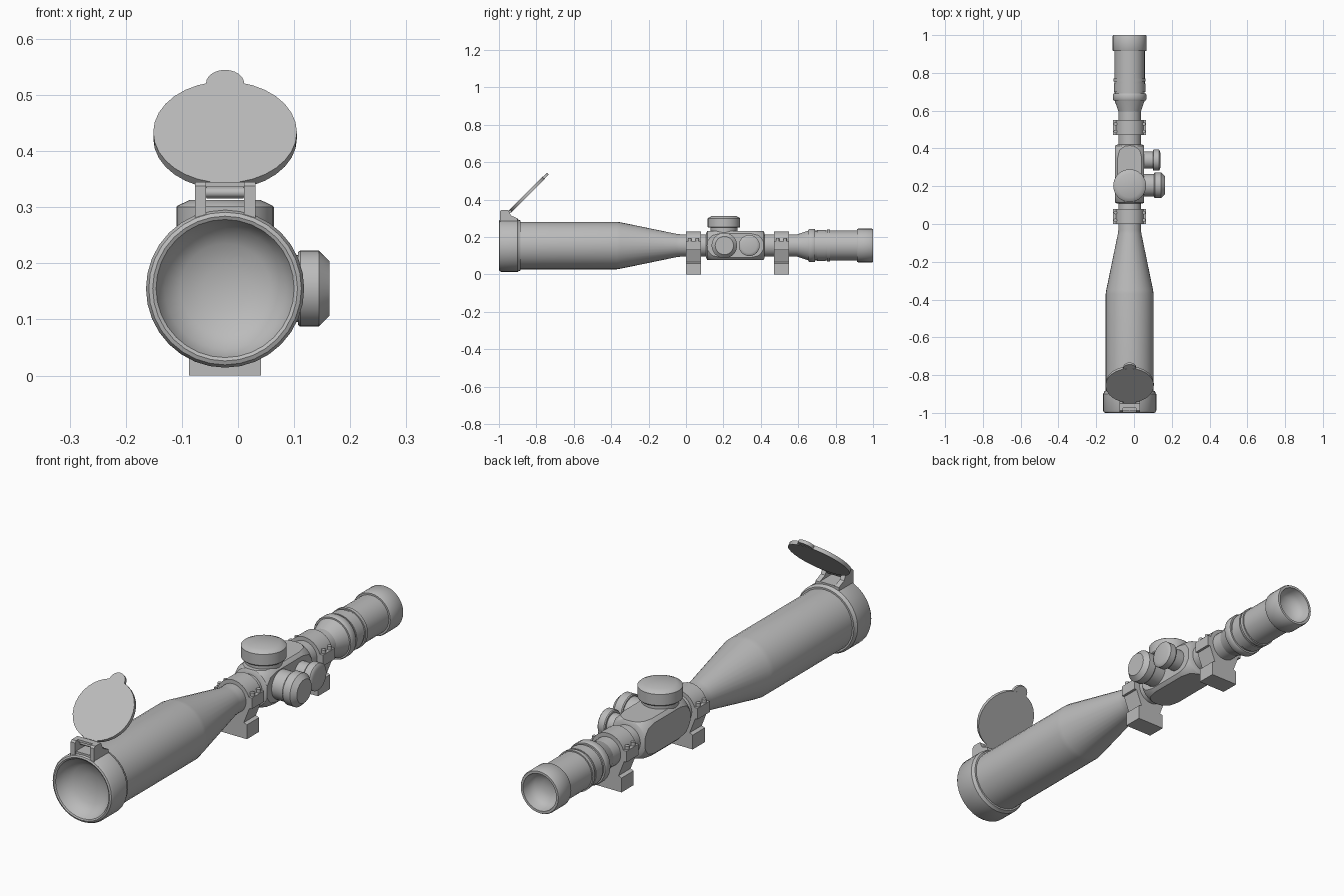
import bpy, bmesh, math
from mathutils import Vector, Matrix

if "Cube" in bpy.data.objects:
    bpy.data.objects.remove(bpy.data.objects["Cube"], do_unlink=True)

GREY = (0.5, 0.5, 0.5, 1)
mat = bpy.data.materials.new("matte grey")
mat.use_nodes = True
mat.diffuse_color = GREY
mat.node_tree.nodes["Principled BSDF"].inputs["Base Color"].default_value = GREY

CX, CZ = -0.023, 0.155          # optical axis
Y, X, Z = Vector((0, 1, 0)), Vector((1, 0, 0)), Vector((0, 0, 1))


def finish(name, bm, smooth=True):
    bmesh.ops.recalc_face_normals(bm, faces=bm.faces)
    me = bpy.data.meshes.new(name)
    bm.to_mesh(me)
    bm.free()
    me.materials.append(mat)
    if smooth:
        me.shade_smooth()
        me.set_sharp_from_angle(angle=math.radians(32))
    ob = bpy.data.objects.new(name, me)
    bpy.context.collection.objects.link(ob)
    return ob


def lathe_mesh(profile, origin, axis, seg=32):
    """Revolve (distance along axis, radius) pairs; zero radius closes to a point."""
    bm = bmesh.new()
    rot = axis.to_track_quat('Z', 'Y').to_matrix()
    rings = []
    for d, r in profile:
        n = seg if r > 0 else 1
        angles = [2 * math.pi * i / n for i in range(n)]
        rings.append([bm.verts.new(Vector(origin) + rot @ Vector(
            (r * math.cos(a), r * math.sin(a), d))) for a in angles])
    for a, b in zip(rings, rings[1:]):
        for i in range(seg):
            j = (i + 1) % seg
            quad = [a[i % len(a)], a[j % len(a)], b[j % len(b)], b[i % len(b)]]
            bm.faces.new(list(dict.fromkeys(quad)))
    return bm


def lathe(name, profile, origin, axis, seg=32):
    return finish(name, lathe_mesh(profile, origin, axis, seg))


def rod(name, origin, axis, length, r, seg=16):
    return lathe(name, [(0, 0), (0, r), (length, r), (length, 0)], origin, axis, seg)


def box(name, x, y, z):
    """Box from (min, max) ranges; x is measured from the optical axis."""
    bm = bmesh.new()
    size = [b - a for a, b in (x, y, z)]
    mid = Vector([(a + b) / 2 for a, b in (x, y, z)]) + X * CX
    bmesh.ops.create_cube(bm, size=1, matrix=Matrix.Translation(mid) @ Matrix.Diagonal((*size, 1)))
    return finish(name, bm, False)


def plate(name, outline, x0, x1):
    """Extrude a (y, z) outline sideways."""
    bm = bmesh.new()
    face = bm.faces.new([bm.verts.new((CX + x0, y, z)) for y, z in outline])
    geo = bmesh.ops.extrude_face_region(bm, geom=[face])["geom"]
    bmesh.ops.translate(bm, vec=X * (x1 - x0),
                        verts=[v for v in geo if isinstance(v, bmesh.types.BMVert)])
    return finish(name, bm, False)


AXIS = (CX, 0, CZ)

# Objective bell and main tube
lathe("main_tube", [(-0.9, 0.127), (-0.37, 0.127), (-0.35, 0.124), (-0.05, 0.062),
                    (-0.03, 0.06), (0.62, 0.06)], AXIS, Y)

# Front cap with rounded rim and hollow lens
lathe("front_cap", [(-0.93, 0), (-0.933, 0.04), (-0.945, 0.08), (-0.965, 0.108), (-0.99, 0.12),
                    (-0.997, 0.123), (-1, 0.129), (-0.997, 0.136), (-0.988, 0.141),
                    (-0.9, 0.141), (-0.895, 0.137), (-0.885, 0.134), (-0.885, 0.12)], AXIS, Y)

# Eyepiece with zoom rings and hollow rear lens
lathe("eyepiece", [(0.59, 0.058), (0.6, 0.061), (0.655, 0.08), (0.655, 0.086), (0.66, 0.089),
                   (0.685, 0.089), (0.69, 0.086), (0.69, 0.079), (0.7, 0.079), (0.7, 0.083),
                   (0.745, 0.083), (0.745, 0.08), (0.755, 0.08), (0.755, 0.085), (0.77, 0.085),
                   (0.77, 0.08), (0.915, 0.08), (0.915, 0.087), (0.92, 0.09), (0.995, 0.09),
                   (1, 0.087), (1, 0.077), (0.97, 0.072), (0.95, 0.058), (0.938, 0.03),
                   (0.935, 0)], AXIS, Y)

# Turret housing: a drum sliced flat on four sides
bm = lathe_mesh([(0.108, 0), (0.108, 0.066), (0.115, 0.08), (0.14, 0.094), (0.18, 0.1),
                 (0.35, 0.1), (0.39, 0.094), (0.413, 0.08), (0.42, 0.066), (0.42, 0)], AXIS, Y, 48)
for n in (X, -X, Z, -Z):
    bmesh.ops.bisect_plane(bm, geom=bm.verts[:] + bm.edges[:] + bm.faces[:],
                           plane_co=Vector(AXIS) + n * 0.077, plane_no=n, clear_outer=True)
    bmesh.ops.holes_fill(bm, edges=[e for e in bm.edges if e.is_boundary])
finish("turret_housing", bm)


# Adjustment knobs: neck, drum, bevelled crown
def knob(name, origin, axis, neck_r, base, r, side, top):
    lathe(name, [(0.06, 0), (0.06, neck_r), (base, neck_r), (base, r - 0.003), (base + 0.004, r),
                 (side - 0.003, r), (side, r - 0.003), (top, r * 0.72), (top, 0)], origin, axis)


knob("elevation_knob", (CX, 0.203, CZ), Z, 0.072, 0.095, 0.087, 0.148, 0.158)
knob("focus_knob", (CX, 0.205, CZ), X, 0.06, 0.13, 0.068, 0.17, 0.186)
knob("small_side_knob", (CX, 0.338, CZ), X, 0.045, 0.123, 0.056, 0.158, 0.162)

# Two mounting rings with lugs, screws and rail blocks
for tag, y0 in (("front", 0.0), ("rear", 0.47)):
    y1 = y0 + 0.08
    lathe(tag + "_ring", [(y0, 0.055), (y0, 0.076), (y1, 0.076), (y1, 0.055)], AXIS, Y)
    for s, side in ((-1, "right"), (1, "left")):
        lo, hi = sorted((s * 0.045, s * 0.087))
        box(f"{tag}_{side}_lug", (lo, hi), (y0, y1), (0.132, 0.178))
        for k in (0.02, 0.06):
            rod(f"{tag}_{side}_screw", (CX + s * 0.076, y0 + k, 0.17), Z, 0.022, 0.009, 12)
    bm = bmesh.new()
    plate_pts = [(-0.064, 0), (0.064, 0), (0.064, 0.06), (0.05, 0.066), (0.076, 0.132),
                 (-0.076, 0.132), (-0.05, 0.066), (-0.064, 0.06)]
    ends = [[bm.verts.new((CX + x, y, z)) for x, z in plate_pts] for y in (y0, y1)]
    for e in ends:
        bm.faces.new(e)
    for i in range(len(plate_pts)):
        bm.faces.new([ends[0][i - 1], ends[0][i], ends[1][i], ends[1][i - 1]])
    finish(tag + "_rail_block", bm, False)

# Hinge bracket on top of the front cap
cheek = [(-0.995, 0.275), (-0.995, 0.338), (-0.988, 0.345), (-0.95, 0.345), (-0.935, 0.315),
         (-0.9, 0.3), (-0.9, 0.275)]
plate("right_hinge_cheek", cheek, -0.054, -0.034)
plate("left_hinge_cheek", cheek, 0.034, 0.054)
box("hinge_top_bar", (-0.034, 0.034), (-0.975, -0.95), (0.336, 0.345))
box("hinge_foot", (-0.034, 0.034), (-0.99, -0.9), (0.28, 0.302))
rod("hinge_pin", (CX - 0.04, -0.955, 0.326), X, 0.08, 0.009)

# Flip-up lens cover, open at 45 degrees
tilt = Vector((0, -1, 1)).normalized()
up = Vector((0, 1, 1)).normalized()
centre = Vector((CX, -0.85, 0.428))
lathe("lens_cover", [(-0.008, 0), (-0.008, 0.128), (0.008, 0.128), (0.008, 0)], centre, tilt)
rod("cover_thumb_tab", centre + up * 0.124 - tilt * 0.007, tilt, 0.014, 0.034, 24)
bm = bmesh.new()
rot = Matrix.Rotation(math.radians(45), 4, 'X')
bmesh.ops.create_cube(bm, size=1, matrix=Matrix.Translation(centre - up * 0.128) @ rot
                      @ Matrix.Diagonal((0.066, 0.05, 0.013, 1)))
finish("cover_hinge_tongue", bm, False)
